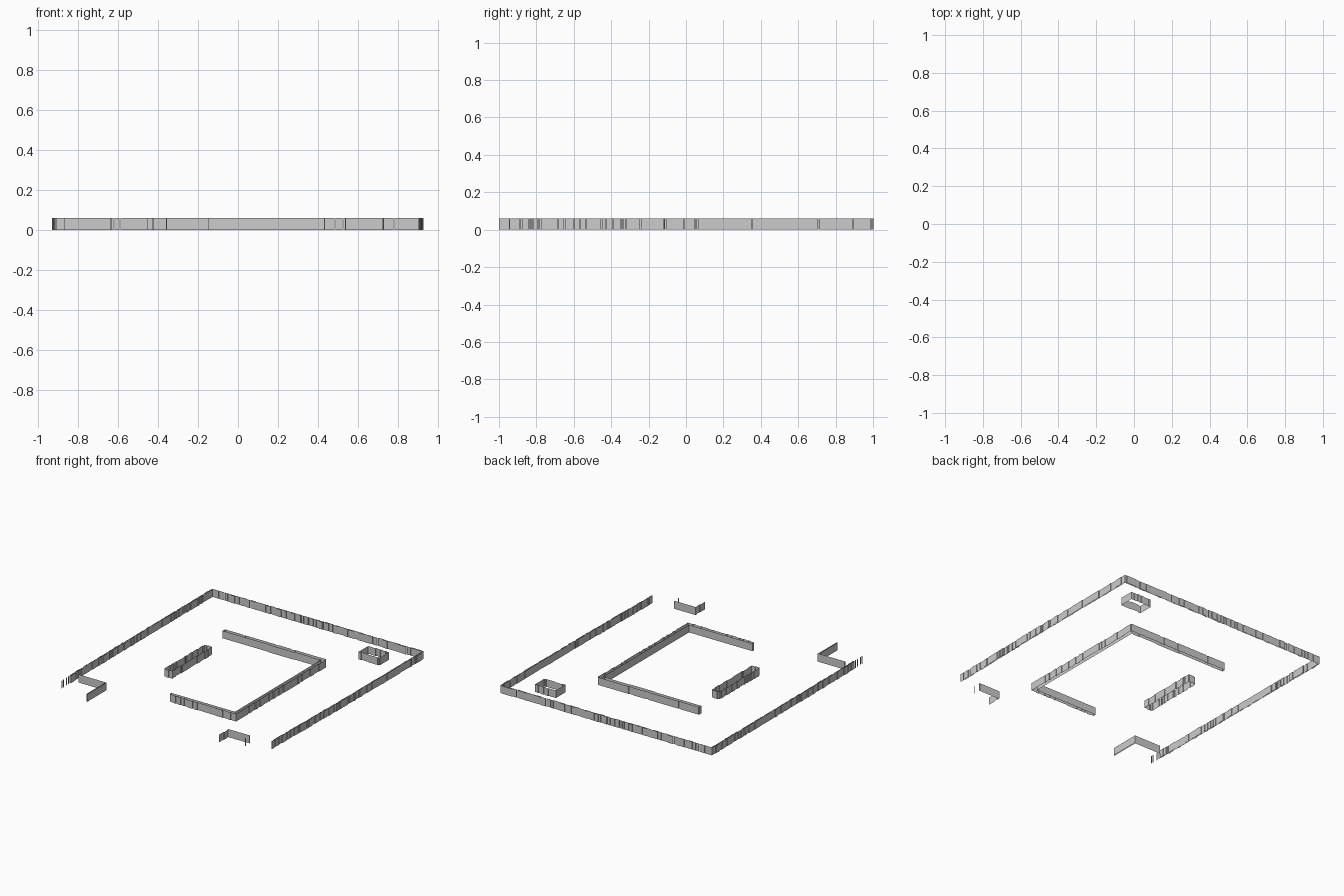
import bpy, bmesh, random
from mathutils import Vector

random.seed(4)
if "Cube" in bpy.data.objects:
    bpy.data.objects.remove(bpy.data.objects["Cube"], do_unlink=True)

HEIGHT = 0.06
CELL = 0.005

grey = bpy.data.materials.new("wall_grey")
grey.use_nodes = True
grey.diffuse_color = (0.6, 0.6, 0.6, 1)
grey.node_tree.nodes["Principled BSDF"].inputs["Base Color"].default_value = (0.6, 0.6, 0.6, 1)


def sheet(bm, a, b):
    """Upright panel over the line a-b."""
    if (b - a).length > 1e-5:
        bm.faces.new([bm.verts.new((p.x, p.y, z))
                      for p, z in ((a, 0), (b, 0), (b, HEIGHT), (a, HEIGHT))])


def rough(bm, a, b, wear, depth=CELL):
    """Line that steps sideways by one cell; wear is the chance of a step per cell."""
    a, b = Vector(a), Vector(b)
    count = max(1, round((b - a).length / CELL))
    along = (b - a) / count
    side = along.orthogonal().normalized() * depth
    start, shift = a, Vector((0, 0))
    for i in range(1, count):
        if random.random() < wear:
            p = a + along * i
            new = side if shift.length == 0 else Vector((0, 0))
            sheet(bm, start + shift, p + shift)
            sheet(bm, p + shift, p + new)
            start, shift = p, new
    sheet(bm, start + shift, b + shift)
    sheet(bm, b + shift, b)


def ring(bm, a, b, width):
    """Hollow cell outline along a-b."""
    side = (b - a).orthogonal().normalized() * width / 2
    pts = [a - side, b - side, b + side, a + side]
    for i in range(4):
        sheet(bm, pts[i - 1], pts[i])


def scanned(bm, a, b, longest, gap):
    """Broken chain of hollow cells with random lengths and small gaps."""
    a, b = Vector(a), Vector(b)
    total = (b - a).length
    d = (b - a) / total
    side = d.orthogonal()
    t = 0
    while t < total - CELL:
        end = min(total, t + CELL * random.randint(1, longest))
        off = side * random.choice((-0.5, 0, 0, 0.5)) * CELL
        ring(bm, a + d * t + off, a + d * end + off, CELL * random.choice((1, 1.6, 2)))
        t = end + (CELL * random.choice((0.5, 1)) if random.random() < gap else 0)


def part(name, build):
    bm = bmesh.new()
    build(bm)
    mesh = bpy.data.meshes.new(name)
    bm.to_mesh(mesh)
    bm.free()
    mesh.materials.append(grey)
    bpy.context.collection.objects.link(bpy.data.objects.new(name, mesh))


def outline(points, wears):
    def build(bm):
        for i, wear in enumerate(wears):
            rough(bm, points[i], points[(i + 1) % len(points)], wear)
    return build


def dots(bm, places):
    for x, y in places:
        ring(bm, Vector((x, y - CELL / 2)), Vector((x, y + CELL / 2)), CELL)


# Outer perimeter walls
def back_wall(bm):
    scanned(bm, (-0.925, 0.995), (0.925, 0.995), 9, 0.3)


def left_wall(bm):
    scanned(bm, (0.922, 0.99), (0.92, 0.0), 14, 0.2)
    scanned(bm, (0.92, 0.0), (0.906, -0.875), 6, 0.4)
    dots(bm, [(0.927, 0.84)])


def right_wall(bm):
    scanned(bm, (-0.921, 0.99), (-0.921, 0.0), 8, 0.3)
    scanned(bm, (-0.921, 0.0), (-0.917, -0.79), 6, 0.4)
    dots(bm, [(-0.928, 0.92), (-0.917, -0.81), (-0.917, -0.835), (-0.915, -0.875), (-0.915, -0.895)])


part("back_perimeter_wall", back_wall)
part("left_perimeter_wall", left_wall)
part("right_perimeter_wall", right_wall)

# Inner three-sided wall, hollow between its two faces
part("inner_wall", outline(
    [(-0.455, 0.482), (0.43, 0.482), (0.428, -0.642), (-0.15, -0.638),
     (-0.15, -0.616), (0.405, -0.616), (0.405, 0.459), (-0.455, 0.459)],
    [0.06, 0.12, 0.15, 0, 0, 0, 0.02, 0]))

# Free-standing hollow blocks
part("long_block", outline(
    [(-0.422, 0.188), (-0.36, 0.188), (-0.364, -0.308), (-0.426, -0.308)],
    [0.1, 0.08, 0.2, 0.15]))
part("small_block", outline(
    [(0.548, 0.842), (0.73, 0.842), (0.73, 0.73), (0.548, 0.73)],
    [0.25, 0.02, 0.1, 0]))


# Front corner pieces
def right_corner(bm):
    ring(bm, Vector((-0.87, -0.744)), Vector((-0.632, -0.744)), 0.008)
    ring(bm, Vector((-0.636, -0.748)), Vector((-0.636, -0.98)), 0.008)


def left_corner(bm):
    rough(bm, (0.535, -0.885), (0.535, -1.0), 0.1)
    ring(bm, Vector((0.535, -0.887)), Vector((0.722, -0.887)), 0.006)
    dots(bm, [(0.725, -0.943)])


part("front_right_corner", right_corner)
part("front_left_corner", left_corner)
